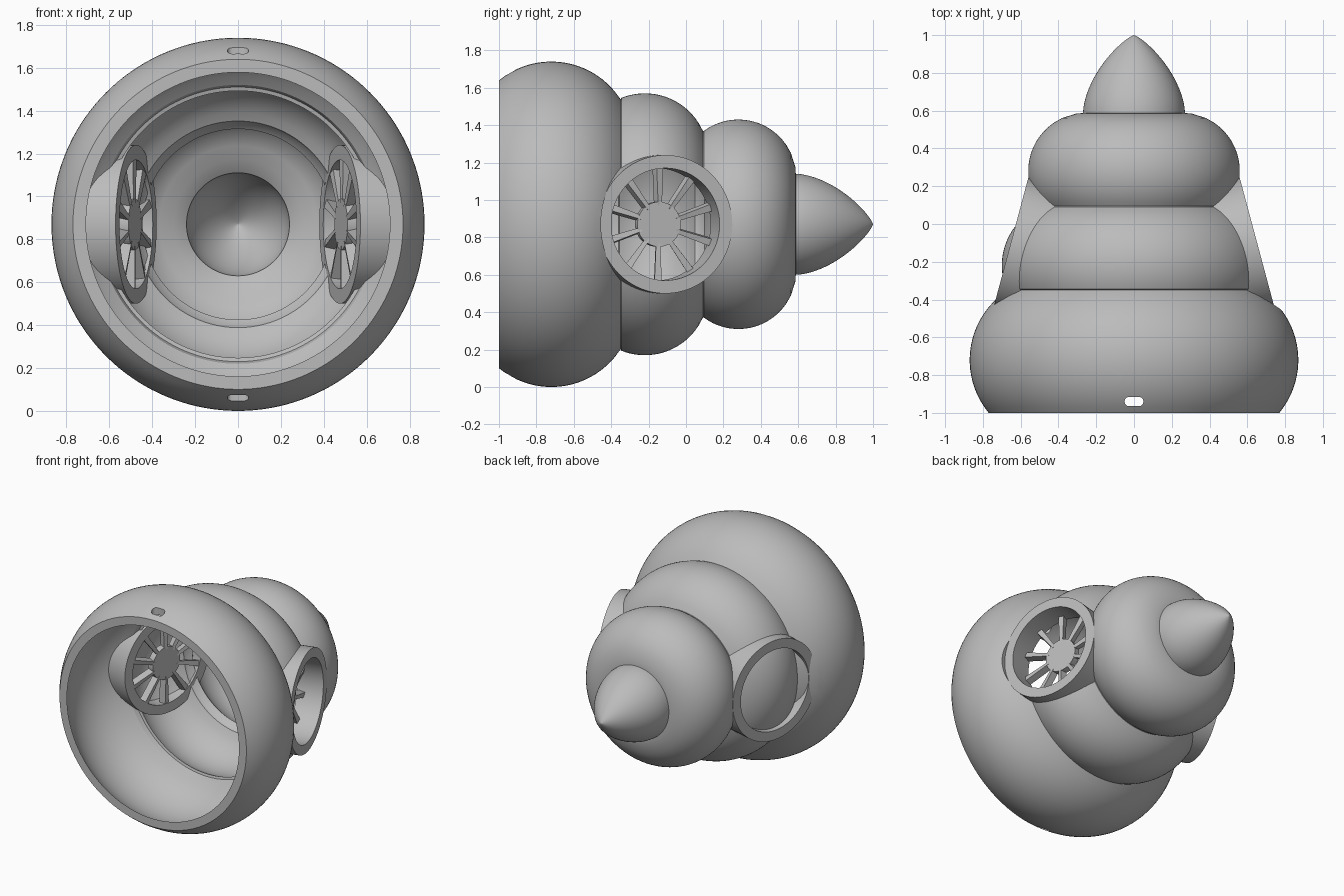
import bpy, bmesh, math
from mathutils import Matrix, Vector

cube = bpy.data.objects.get("Cube")
if cube:
    bpy.data.objects.remove(cube, do_unlink=True)

CZ = 0.87      # height of the main axis
TILT = 15      # outward tilt of the side ducts, degrees

grey = bpy.data.materials.new("plain grey")
grey.use_nodes = True
grey.diffuse_color = (0.5, 0.5, 0.5, 1)
grey.node_tree.nodes["Principled BSDF"].inputs["Base Color"].default_value = (0.5, 0.5, 0.5, 1)


def finish(name, bm, matrix):
    bm.transform(matrix)
    bmesh.ops.recalc_face_normals(bm, faces=bm.faces)
    mesh = bpy.data.meshes.new(name)
    bm.to_mesh(mesh)
    bm.free()
    mesh.materials.append(grey)
    obj = bpy.data.objects.new(name, mesh)
    bpy.context.collection.objects.link(obj)
    return obj


def lathe(name, profile, matrix, steps=96):
    """Revolve closed (y, radius) points round the local Y axis."""
    bm = bmesh.new()
    verts = [bm.verts.new((0, y, r)) for y, r in profile]
    edges = [bm.edges.new((verts[i - 1], v)) for i, v in enumerate(verts)
             if verts[i - 1].co.z + v.co.z > 1e-6]
    bmesh.ops.spin(bm, geom=verts + edges, cent=(0, 0, 0), axis=(0, 1, 0),
                   angle=math.tau, steps=steps)
    bmesh.ops.remove_doubles(bm, verts=bm.verts, dist=1e-5)
    return finish(name, bm, matrix)


def smooth(obj):
    bpy.ops.object.select_all(action='DESELECT')
    obj.select_set(True)
    bpy.context.view_layer.objects.active = obj
    bpy.ops.object.shade_smooth_by_angle(angle=math.radians(30))


def cut(obj, cutters):
    for c in cutters:
        mod = obj.modifiers.new("cut", 'BOOLEAN')
        mod.operation, mod.solver, mod.object = 'DIFFERENCE', 'EXACT', c
    bpy.context.view_layer.objects.active = obj
    for mod in list(obj.modifiers):
        bpy.ops.object.modifier_apply(modifier=mod.name)
    for c in cutters:
        bpy.data.objects.remove(c, do_unlink=True)


def arc(cy, cr, rad, y0, y1, n=20, least=0.0):
    pts = []
    for i in range(n + 1):
        y = y0 + (y1 - y0) * i / n
        pts.append((y, max(least, cr + math.sqrt(max(0, rad ** 2 - (y - cy) ** 2)))))
    return pts


def nose(y0, y1, rad, n=24):
    pts = []
    for i in range(n + 1):
        t = math.sin(math.pi / 2 * i / n)
        pts.append((y0 + (y1 - y0) * t, rad * max(0, 1 - t ** 1.7) ** 0.8))
    return pts


# Hollow shell: three swelling rings and a pointed nose, outside then inside
outer = (arc(-0.72, 0.43, 0.44, -1, -0.35) + arc(-0.22, 0.36, 0.34, -0.345, 0.09)
         + arc(0.28, 0.25, 0.31, 0.095, 0.585) + nose(0.587, 1, 0.27))
inner = (arc(-0.72, 0.43, 0.395, -1, -0.36, least=0.64)
         + arc(-0.22, 0.36, 0.295, -0.355, 0.07, least=0.475)
         + arc(0.28, 0.25, 0.265, 0.1, 0.54, least=0.25) + nose(0.585, 0.95, 0.24))
axis = Matrix.Translation((0, 0, CZ))
shell = lathe("shell", outer + inner[::-1], axis, steps=144)


# Rounded slot through the top and bottom of the rim
def slot_cutter():
    bm = bmesh.new()
    ring = []
    for i in range(24):
        a = math.tau * (i + 0.5) / 24
        shift = math.copysign(0.025, math.cos(a))
        ring.append(bm.verts.new((shift + 0.025 * math.cos(a), 0.025 * math.sin(a), -0.2)))
    face = bm.faces.new(ring)
    out = bmesh.ops.extrude_face_region(bm, geom=[face])
    top = [v for v in out["geom"] if isinstance(v, bmesh.types.BMVert)]
    bmesh.ops.translate(bm, verts=top, vec=(0, 0, 2.2))
    return finish("slot_cutter", bm, Matrix.Translation((0, -0.94, 0)))


# Side ducts, built on the left and mirrored to the right
place = (Matrix.Translation((0.475, -0.158, CZ))
         @ Matrix.Rotation(math.radians(TILT - 90), 4, 'Z'))
sides = {"left": place, "right": Matrix.Scale(-1, 4, (1, 0, 0)) @ place}

cutters = [slot_cutter()]
for side, m in sides.items():
    cutters.append(lathe(side + "_duct_cutter",
                         [(0.01, 0), (0.01, 0.366), (0.6, 0.366), (0.6, 0)], m))
cut(shell, cutters)
smooth(shell)


# Ten tapered, slightly pitched blades between hub and duct wall
def blades(name, m):
    bm = bmesh.new()
    for i in range(10):
        geo = bmesh.ops.create_cube(bm, size=1)["verts"]
        for v in geo:
            far = v.co.z > 0
            v.co = Vector((v.co.x * (0.04 if far else 0.022), v.co.y * 0.05,
                           0.31 if far else 0.1))
        turn = Matrix.Rotation(math.tau * i / 10, 4, 'Y') @ Matrix.Rotation(math.radians(12), 4, 'Z')
        bmesh.ops.transform(bm, verts=geo, matrix=Matrix.Translation((0, 0.03, 0)) @ turn)
    return finish(name, bm, m)


for side, m in sides.items():
    smooth(lathe(side + "_duct", [(0, 0.30), (0, 0.37), (0.186, 0.37), (0.186, 0.30)], m))
    smooth(lathe(side + "_hub", [(0.005, 0), (0.005, 0.12), (0.055, 0.12), (0.055, 0)], m, 48))
    blades(side + "_blades", m)
